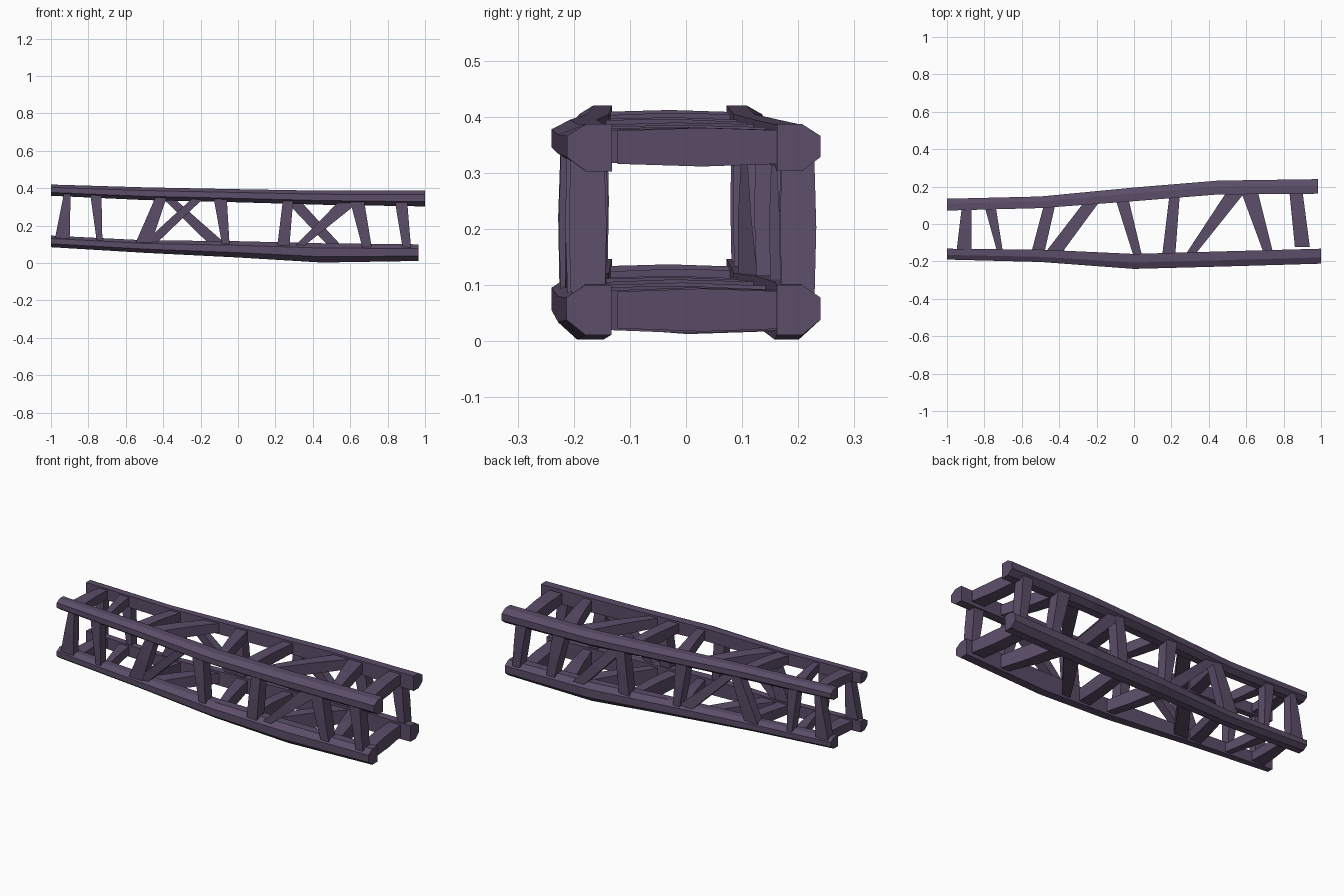
import bpy, bmesh
from mathutils import Vector

if "Cube" in bpy.data.objects:
    bpy.data.objects.remove(bpy.data.objects["Cube"])

mat = bpy.data.materials.new("dark_violet")
mat.diffuse_color = (0.105, 0.075, 0.14, 1)
mat.use_nodes = True
mat.node_tree.nodes["Principled BSDF"].inputs["Base Color"].default_value = mat.diffuse_color

# Stations along the length: x, then (low, high) limits of the chords
XS = [-1, -0.5, 0, 0.45, 1]
TOP = [(.36, .42), (.337, .405), (.325, .395), (.312, .387), (.303, .387)]
BOT = [(.085, .147), (.055, .122), (.03, .117), (.003, .106), (.012, .1)]
FRONT = [(-.19, -.132), (-.203, -.137), (-.24, -.16), (-.228, -.147), (-.212, -.132)]
BACK = [(.072, .135), (.085, .147), (.122, .195), (.158, .232), (.162, .24)]


def lim(table, x):
    for i in range(len(XS) - 1):
        if x <= XS[i + 1] or i == len(XS) - 2:
            t = (x - XS[i]) / (XS[i + 1] - XS[i])
            a, b = table[i], table[i + 1]
            return a[0] + (b[0] - a[0]) * t, a[1] + (b[1] - a[1]) * t


def loft(name, rings):
    bm = bmesh.new()
    vs = [[bm.verts.new(p) for p in r] for r in rings]
    n = len(rings[0])
    for a, b in zip(vs, vs[1:]):
        for i in range(n):
            j = (i + 1) % n
            bm.faces.new((a[i], a[j], b[j], b[i]))
    bm.faces.new(vs[0])
    bm.faces.new(vs[-1])
    bmesh.ops.recalc_face_normals(bm, faces=bm.faces)
    me = bpy.data.meshes.new(name)
    bm.to_mesh(me)
    bm.free()
    ob = bpy.data.objects.new(name, me)
    me.materials.append(mat)
    bpy.context.collection.objects.link(ob)


# Long chords: six-sided bars, flat inside and chamfered outside
def chord(name, ytab, ztab, end):
    rings = []
    for x in XS[:-1] + [end]:
        (y0, y1), (z0, z1) = lim(ytab, x), lim(ztab, x)
        inn, out = (y1, y0) if ytab is FRONT else (y0, y1)
        mid = out + (inn - out) * .42
        h = z1 - z0
        rings.append([(x, inn, z0), (x, mid, z0), (x, out, z0 + h * .3),
                      (x, out, z1 - h * .25), (x, mid, z1), (x, inn, z1)])
    loft(name, rings)


chord("front_top_chord", FRONT, TOP, 1.0)
chord("back_top_chord", BACK, TOP, .985)
chord("front_bottom_chord", FRONT, BOT, .965)
chord("back_bottom_chord", BACK, BOT, .965)


# Braces in the upright faces: x interval at the foot and at the head
def upright(name, ytab, foot, head, s=1.0):
    rings = []
    for (xa, xb), f, tab, k in ((foot, 0, BOT, .9), (foot, .5, None, 1), (head, 1, TOP, .9)):
        if tab is None:
            xa, xb = (foot[0] + head[0]) / 2, (foot[1] + head[1]) / 2
        x = (xa + xb) / 2
        y0, y1 = lim(ytab, x)
        yc, hy = (y0 + y1) / 2, (y1 - y0) * .42 * k * s
        lo, hi = lim(BOT, x)[1] - .02, lim(TOP, x)[0] + .02
        z = lo + (hi - lo) * f
        rings.append([(xa, yc - hy, z), (xb, yc - hy, z), (xb, yc + hy, z), (xa, yc + hy, z)])
    loft(name, rings)


POSTS = [((-.98, -.90), (-.93, -.895)), ((-.755, -.725), (-.79, -.73)),
         ((-.55, -.465), (-.44, -.38)), ((-.085, -.045), (-.13, -.06)),
         ((.21, .275), (.24, .295)), ((.665, .715), (.60, .675)),
         ((.88, .925), (.84, .905))]
for i, (f, h) in enumerate(POSTS):
    upright(f"front_post_{i + 1}", FRONT, f, h)
    upright(f"back_post_{i + 1}", BACK, f, h)
for i, (f, h) in enumerate([((-.51, -.44), (-.24, -.18)), ((.30, .35), (.54, .65))]):
    upright(f"front_diagonal_{i + 1}", FRONT, f, h, .8)
for i, (f, h) in enumerate([((-.15, -.06), (-.41, -.35)), ((.49, .56), (.25, .33))]):
    upright(f"back_diagonal_{i + 1}", BACK, f, h, .8)


# Cross braces in the top and bottom faces: x interval at front and at back
def cross(name, ztab, fr, bk, gap=False):
    rings = []
    for f in (0, .5, 1):
        xa, xb = (fr[k] + (bk[k] - fr[k]) * f for k in (0, 1))
        x = (xa + xb) / 2
        ya = -.122 if gap else lim(FRONT, (fr[0] + fr[1]) / 2)[1] - .02
        yb = lim(BACK, (bk[0] + bk[1]) / 2)[0] + .02
        y = ya + (yb - ya) * f
        z0, z1 = lim(ztab, x)
        zc, hz = (z0 + z1) / 2, (z1 - z0) * (.42 if f == .5 else .36)
        rings.append([(xa, y, zc - hz), (xb, y, zc - hz), (xb, y, zc + hz), (xa, y, zc + hz)])
    loft(name, rings)


CROSS = [((-.95, -.87), (-.92, -.87)), ((-.73, -.70), (-.80, -.74)),
         ((-.55, -.48), (-.48, -.42)), ((-.48, -.39), (-.26, -.18)),
         ((.0, .045), (-.10, -.03)), ((.15, .22), (.19, .245)),
         ((.27, .32), (.50, .60)), ((.695, .745), (.57, .66)),
         ((.86, .94), (.83, .90))]
for i, (a, b) in enumerate(CROSS):
    cross(f"top_cross_brace_{i + 1}", TOP, a, b, i == 8)
    cross(f"bottom_cross_brace_{i + 1}", BOT, a, b, i == 8)
